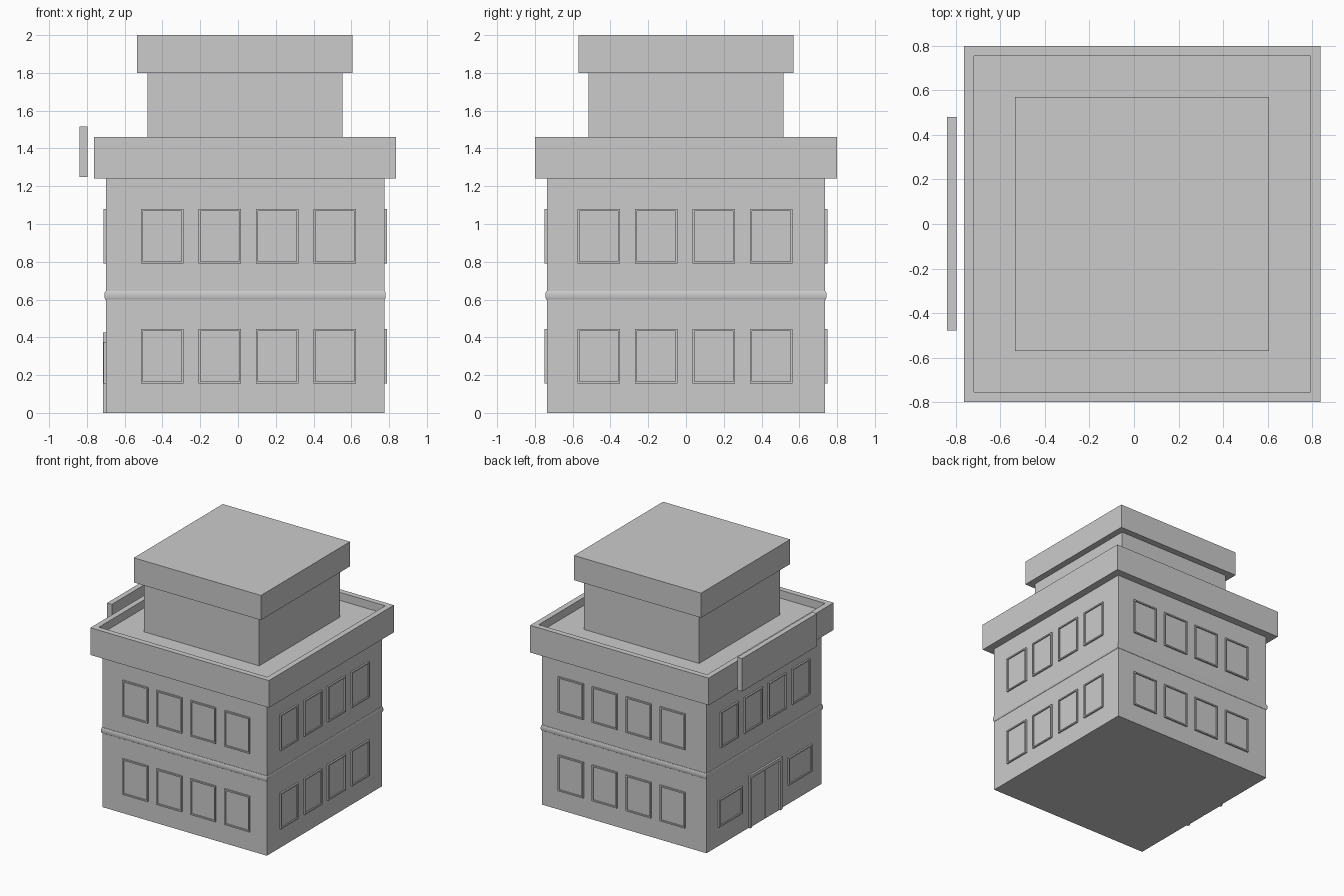
import bpy, bmesh
from math import sin, cos, pi

if "Cube" in bpy.data.objects:
    bpy.data.objects.remove(bpy.data.objects["Cube"])

X0, X1, Y = -0.70, 0.775, 0.737          # main wall planes


def finish(bm, name):
    bmesh.ops.recalc_face_normals(bm, faces=bm.faces)
    me = bpy.data.meshes.new(name)
    bm.to_mesh(me)
    bm.free()
    ob = bpy.data.objects.new(name, me)
    bpy.context.collection.objects.link(ob)
    return ob


def add_box(bm, lo, hi):
    verts = bmesh.ops.create_cube(bm, size=1)["verts"]
    for v in verts:
        v.co = [lo[i] + (v.co[i] + 0.5) * (hi[i] - lo[i]) for i in range(3)]
    return verts


def box(name, lo, hi):
    bm = bmesh.new()
    add_box(bm, lo, hi)
    return finish(bm, name)


# u runs along the wall, d is distance out of it
SIDES = {
    "front": lambda u, d, z: (u, -Y - d, z),
    "back": lambda u, d, z: (u, Y + d, z),
    "right": lambda u, d, z: (X1 + d, u, z),
    "left": lambda u, d, z: (X0 - d, u, z),
}


def wall_box(bm, side, u0, u1, z0, z1, d):
    place = SIDES[side]
    for v in add_box(bm, (u0, -0.01, z0), (u1, d, z1)):
        v.co = place(*v.co)


def window(bm, side, u0, u1, z0, z1, t=0.011, d=0.013):
    wall_box(bm, side, u0, u0 + t, z0, z1, d)
    wall_box(bm, side, u1 - t, u1, z0, z1, d)
    wall_box(bm, side, u0 + t, u1 - t, z0, z0 + t, d)
    wall_box(bm, side, u0 + t, u1 - t, z1 - t, z1, d)
    wall_box(bm, side, u0 + t, u1 - t, z0 + t, z1 - t, 0.003)


# main walls, tower and its roof cap
box("walls", (X0, -Y, 0), (X1, Y, 1.24))
box("tower", (-0.48, -0.517, 1.395), (0.552, 0.517, 1.80))
box("tower_cap", (-0.535, -0.57, 1.80), (0.605, 0.57, 2.0))

# parapet with sunken roof deck
bm = bmesh.new()
add_box(bm, (-0.763, -0.80, 1.24), (0.837, 0.80, 1.46))
bm.normal_update()
top = max(bm.faces, key=lambda f: f.calc_center_median().z)
bmesh.ops.inset_region(bm, faces=[top], thickness=0.064)
inner = bmesh.ops.extrude_discrete_faces(bm, faces=[top])["faces"][0]
for v in inner.verts:
    v.co.z = 1.395
finish(bm, "parapet")

# half-round string course between floors
bm = bmesh.new()
rings = []
for i in range(9):
    a = pi * i / 8
    o, z = 0.007 * sin(a), 0.6225 - 0.0235 * cos(a)
    rings.append([bm.verts.new(p) for p in (
        (X0 - o, -Y - o, z), (X1 + o, -Y - o, z),
        (X1 + o, Y + o, z), (X0 - o, Y + o, z))])
for a, b in zip(rings, rings[1:]):
    for k in range(4):
        n = (k + 1) % 4
        bm.faces.new((a[k], a[n], b[n], b[k]))
band = finish(bm, "string_course")
bpy.context.view_layer.objects.active = band
band.select_set(True)
bpy.ops.object.shade_smooth_by_angle()

# rows of four windows per floor
for side in SIDES:
    bm = bmesh.new()
    start = -0.513 if side in ("front", "back") else -0.575
    for z in (0.155, 0.79):
        if side == "left" and z < 0.5:
            continue
        for i in range(4):
            u = start + 0.3045 * i
            window(bm, side, u, u + 0.225, z, z + 0.29)
    if side == "left":                   # wide windows beside the entrance
        window(bm, side, -0.60, -0.30, 0.155, 0.375)
        window(bm, side, 0.29, 0.59, 0.155, 0.375)
    finish(bm, side + "_windows")

# double entrance door: posts, lintel and two leaves
bm = bmesh.new()
for u in (-0.21, 0.175):
    wall_box(bm, "left", u, u + 0.025, 0, 0.425, 0.016)
wall_box(bm, "left", -0.185, 0.175, 0.40, 0.425, 0.016)
wall_box(bm, "left", -0.185, -0.008, 0, 0.40, 0.006)
wall_box(bm, "left", -0.002, 0.175, 0, 0.40, 0.006)
finish(bm, "entrance_door")

# blank sign board above the entrance
box("sign_board", (-0.84, -0.477, 1.25), (-0.797, 0.48, 1.517))
